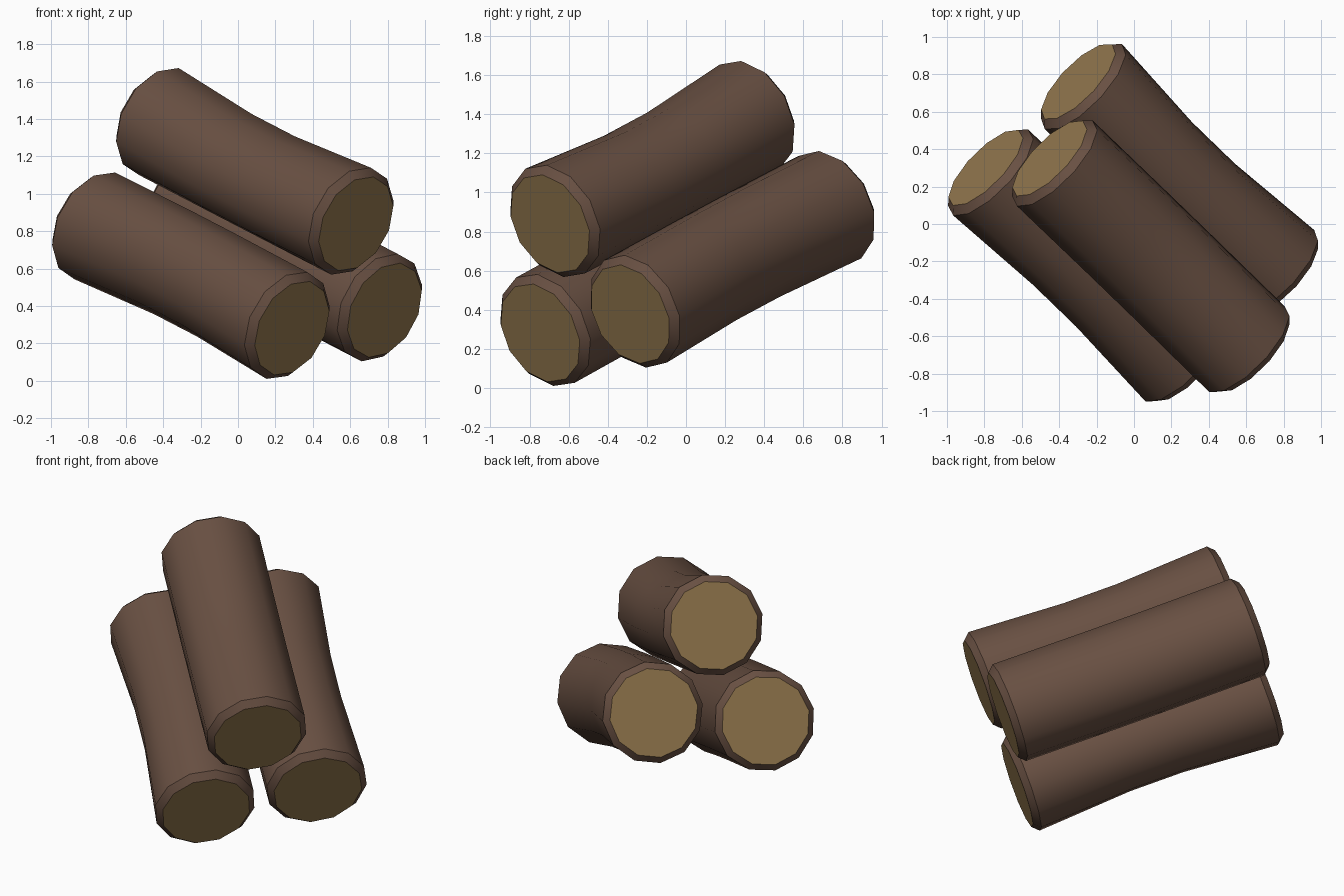
import bpy, bmesh, math
from mathutils import Vector

if "Cube" in bpy.data.objects:
    bpy.data.objects.remove(bpy.data.objects["Cube"])

SIDES = 12
AXIS = Vector((-0.673, 0.651, 0.349)).normalized()   # front end to back end
CENTRE = Vector((0.028, -0.05, 0.78))                # middle of the stack


def material(name, rgb):
    m = bpy.data.materials.new(name)
    m.diffuse_color = (*rgb, 1)
    m.use_nodes = True
    m.node_tree.nodes["Principled BSDF"].inputs["Base Color"].default_value = m.diffuse_color
    return m


bark = material("brown bark", (0.14, 0.08, 0.055))
wood = material("cut wood", (0.29, 0.185, 0.075))

# (distance along axis, radius, flattening of the outer side)
RINGS = [(-0.803, 0.270, 0), (-0.763, 0.308, 0), (-0.17, 0.308, 0.07),
         (0.17, 0.308, 0.07), (0.763, 0.308, 0), (0.803, 0.270, 0)]


def log(name, mid):
    mid = Vector(mid)
    out = mid - CENTRE
    out = (out - AXIS * out.dot(AXIS)).normalized()  # away from the stack
    side = AXIS.cross(out)
    bm = bmesh.new()
    rings = []
    for t, r, k in RINGS:
        ring = []
        for i in range(SIDES):
            a = math.tau * (i + 0.5) / SIDES
            u = -r + (r * math.cos(a) + r) * (1 - k)
            ring.append(bm.verts.new(mid + AXIS * t + out * u + side * r * math.sin(a)))
        rings.append(ring)
    # bark sides and rims
    for p, q in zip(rings, rings[1:]):
        for i in range(SIDES):
            j = (i + 1) % SIDES
            bm.faces.new((p[i], p[j], q[j], q[i]))
    # sawn ends
    for cap in (rings[0][::-1], rings[-1]):
        bm.faces.new(cap).material_index = 1
    bmesh.ops.recalc_face_normals(bm, faces=bm.faces)
    mesh = bpy.data.meshes.new(name)
    bm.to_mesh(mesh)
    bm.free()
    mesh.materials.append(bark)
    mesh.materials.append(wood)
    ob = bpy.data.objects.new(name, mesh)
    bpy.context.collection.objects.link(ob)
    bpy.context.view_layer.objects.active = ob
    ob.select_set(True)
    bpy.ops.object.shade_smooth_by_angle(angle=math.radians(35))
    ob.select_set(False)


log("left_log", (-0.252, -0.222, 0.562))
log("right_log", (0.243, 0.238, 0.658))
log("top_log", (0.09, -0.172, 1.12))
